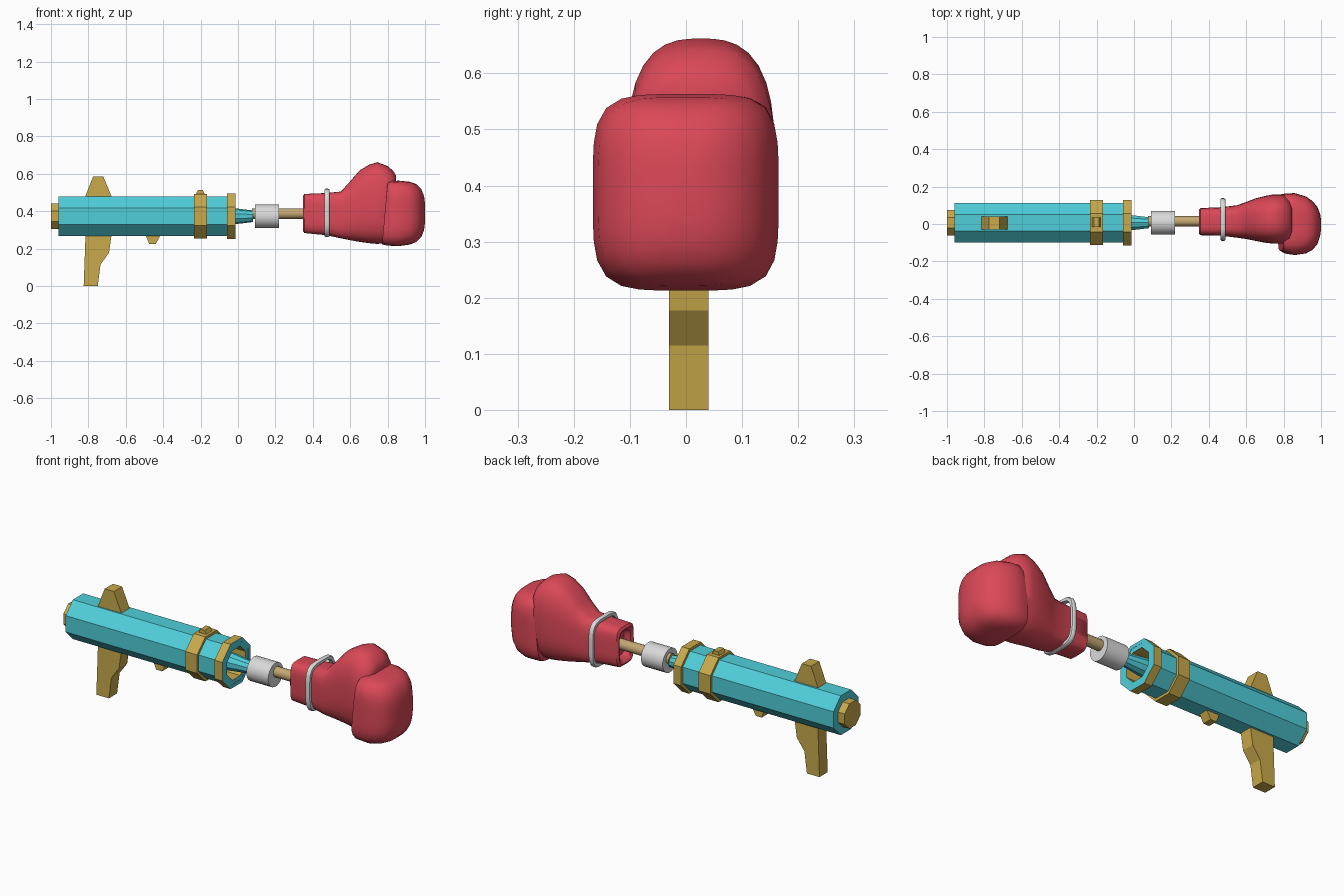
import bpy
import bmesh
from math import cos, sin, pi, radians

default = bpy.data.objects.get("Cube")
if default:
    bpy.data.objects.remove(default)

CY, CZ = 0.007, 0.373   # barrel axis


def material(name, rgb):
    m = bpy.data.materials.new(name)
    m.use_nodes = True
    m.diffuse_color = (*rgb, 1)
    bsdf = next(n for n in m.node_tree.nodes if n.type == 'BSDF_PRINCIPLED')
    bsdf.inputs["Base Color"].default_value = (*rgb, 1)
    bsdf.inputs["Roughness"].default_value = 0.6
    return m


CYAN = material("cyan", (0.08, 0.62, 0.70))
GOLD = material("gold", (0.58, 0.40, 0.07))
RED = material("red", (0.71, 0.065, 0.095))
WHITE = material("light grey", (0.70, 0.70, 0.70))
TAN = material("tan wood", (0.55, 0.39, 0.17))


def finish(name, bm, mats, smooth=None):
    bmesh.ops.recalc_face_normals(bm, faces=bm.faces)
    mesh = bpy.data.meshes.new(name)
    bm.to_mesh(mesh)
    bm.free()
    for m in mats:
        mesh.materials.append(m)
    obj = bpy.data.objects.new(name, mesh)
    bpy.context.scene.collection.objects.link(obj)
    if smooth:
        bpy.ops.object.select_all(action='DESELECT')
        obj.select_set(True)
        bpy.context.view_layer.objects.active = obj
        bpy.ops.object.shade_smooth_by_angle(angle=radians(smooth))
    return obj


def loft(name, rings, mats, bands=None, smooth=None, wrap=False):
    """Skin a list of point rings; bands gives a material index per band."""
    bm = bmesh.new()
    loops = [[bm.verts.new(p) for p in ring] for ring in rings]
    pairs = list(zip(loops, loops[1:]))
    if wrap:
        pairs.append((loops[-1], loops[0]))
    n = len(loops[0])
    for k, (a, b) in enumerate(pairs):
        for i in range(n):
            j = (i + 1) % n
            f = bm.faces.new((a[i], a[j], b[j], b[i]))
            f.material_index = bands[k] if bands else 0
    if not wrap:
        bm.faces.new(loops[0]).material_index = bands[0] if bands else 0
        bm.faces.new(loops[-1]).material_index = bands[-1] if bands else 0
    return finish(name, bm, mats, smooth)


def turned(name, profile, sides, mats, cy=CY, cz=CZ, **kw):
    """Polygonal rings along x from (x, radius) pairs, flat side up."""
    angles = [2 * pi * (i + 0.5) / sides for i in range(sides)]
    rings = [[(x, cy + r * cos(a), cz + r * sin(a)) for a in angles]
             for x, r in profile]
    return loft(name, rings, mats, **kw)


def rounded(x, y0, y1, z0, z1, power=4, lean=0, n=40):
    """Rounded rectangular ring; lean tilts it along x with height."""
    ring = []
    for i in range(n):
        c, s = cos(2 * pi * i / n), sin(2 * pi * i / n)
        k = (abs(c) ** power + abs(s) ** power) ** (-1 / power)
        dz = s * k * (z1 - z0) / 2
        ring.append((x + lean * dz, (y0 + y1) / 2 + c * k * (y1 - y0) / 2,
                     (z0 + z1) / 2 + dz))
    return ring


def plate(name, profile, y0, y1, mat):
    """Side profile in (x, z) given thickness across y."""
    bm = bmesh.new()
    a, b = [[bm.verts.new((x, y, z)) for x, z in profile] for y in (y0, y1)]
    bm.faces.new(a)
    bm.faces.new(b)
    for i in range(len(a)):
        j = (i + 1) % len(a)
        bm.faces.new((a[i], a[j], b[j], b[i]))
    return finish(name, bm, [mat])


# Barrel with a recessed gold bore
turned("barrel", [(-0.96, 0.115), (-0.02, 0.115), (-0.015, 0.115),
                  (-0.015, 0.086), (-0.14, 0.086)],
       8, [CYAN, GOLD], bands=[0, 0, 0, 1])
turned("rear_cap", [(-1.0, 0.073), (-0.95, 0.073)], 8, [GOLD])

# Collars around the barrel
for name, x0, x1, r, front in (("middle_collar", -0.235, -0.165, 0.13, 0),
                               ("muzzle_collar", -0.06, -0.014, 0.131, 1)):
    turned(name, [(x0, 0.11), (x0, r), (x1, r), (x1, 0.11)], 8,
           [GOLD, CYAN], bands=[0, 0, front, 0], wrap=True)

# Grip, sights and trigger
plate("grip", [(-0.815, 0.28), (-0.825, 0), (-0.75, 0), (-0.735, 0.115),
               (-0.69, 0.177), (-0.675, 0.28)], -0.03, 0.04, GOLD)
plate("rear_sight", [(-0.82, 0.47), (-0.775, 0.585), (-0.72, 0.585),
                     (-0.672, 0.47)], -0.03, 0.04, GOLD)
plate("trigger", [(-0.495, 0.275), (-0.475, 0.225), (-0.44, 0.225),
                  (-0.412, 0.275)], -0.02, 0.033, GOLD)
plate("front_sight", [(-0.227, 0.485), (-0.215, 0.512), (-0.188, 0.512),
                      (-0.175, 0.485)], -0.016, 0.034, GOLD)

# Plunger: tapered nozzle, sleeve and rod
turned("nozzle", [(-0.14, 0.056), (-0.02, 0.043), (0.08, 0.031)], 10, [CYAN])
turned("sleeve", [(0.09, 0.064), (0.22, 0.064)], 20, [WHITE], smooth=40)
turned("rod", [(0.075, 0.028), (0.42, 0.028)], 16, [TAN], cy=0.014, cz=0.387,
       smooth=40)

# Glove wrist, palm and thumb, starting inside the open cuff
palm = [(0.39, -0.03, 0.055, 0.32, 0.455, 4),
        (0.355, -0.035, 0.06, 0.31, 0.465, 4),
        (0.347, -0.05, 0.075, 0.295, 0.48, 4),
        (0.355, -0.06, 0.085, 0.283, 0.492, 5),
        (0.47, -0.063, 0.09, 0.272, 0.497, 4),
        (0.55, -0.073, 0.10, 0.255, 0.505, 3.5),
        (0.60, -0.08, 0.118, 0.245, 0.56, 3),
        (0.65, -0.09, 0.137, 0.236, 0.618, 2.8),
        (0.70, -0.10, 0.15, 0.229, 0.648, 2.8),
        (0.745, -0.105, 0.158, 0.225, 0.662, 2.8),
        (0.80, -0.105, 0.158, 0.23, 0.641, 2.8),
        (0.83, -0.085, 0.125, 0.40, 0.615, 2.5),
        (0.845, -0.04, 0.08, 0.54, 0.59, 2)]
loft("glove_palm", [rounded(*s) for s in palm], [RED], smooth=50)

# Glove finger block
fingers = [(0.785, -0.12, 0.14, 0.24, 0.54, 5, 0.09),
           (0.785, -0.142, 0.157, 0.222, 0.556, 5, 0.09),
           (0.81, -0.158, 0.163, 0.216, 0.562, 5, 0.06),
           (0.86, -0.166, 0.165, 0.213, 0.563, 4.5),
           (0.92, -0.157, 0.147, 0.222, 0.557, 4),
           (0.955, -0.138, 0.122, 0.236, 0.544, 3.5),
           (0.98, -0.108, 0.092, 0.262, 0.518, 3),
           (0.995, -0.065, 0.055, 0.30, 0.48, 3),
           (1.0, -0.03, 0.02, 0.34, 0.44, 3)]
loft("glove_fingers", [rounded(*s) for s in fingers], [RED], smooth=50)

# Wrist band
band = [(x, -0.09 + t, 0.138 - t, 0.262 + t, 0.52 - t)
        for x, t in ((0.463, 0.004), (0.469, 0), (0.482, 0), (0.488, 0.004),
                     (0.488, 0.018), (0.463, 0.018))]
loft("wrist_band", [rounded(*s) for s in band], [WHITE], smooth=50, wrap=True)
